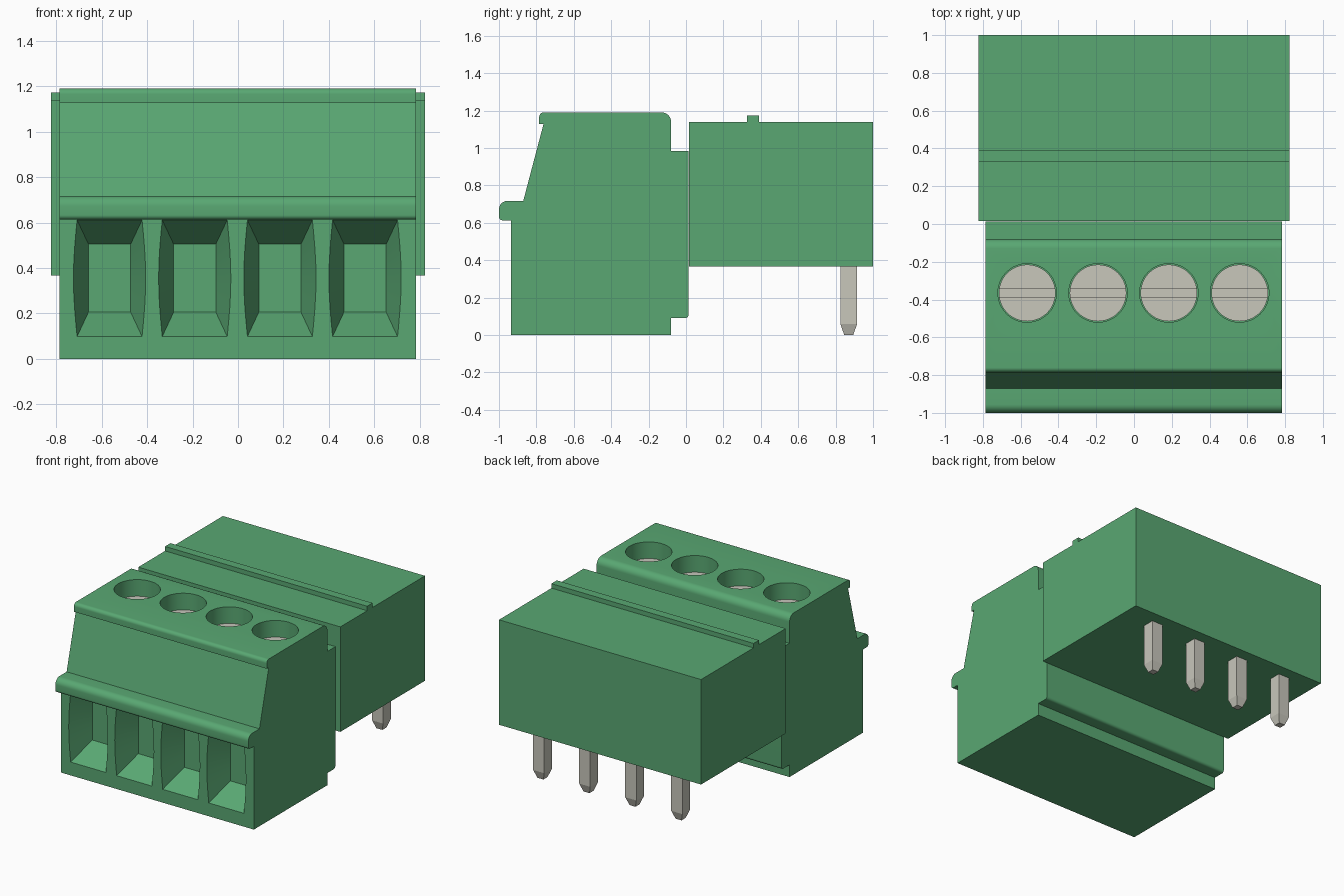
import bpy, bmesh
from math import sin, cos, pi, radians
from mathutils import Matrix

cube = bpy.data.objects.get("Cube")
if cube:
    bpy.data.objects.remove(cube, do_unlink=True)


def material(name, rgb):
    m = bpy.data.materials.new(name)
    m.use_nodes = True
    m.diffuse_color = (*rgb, 1)
    m.node_tree.nodes["Principled BSDF"].inputs["Base Color"].default_value = (*rgb, 1)
    return m


GREEN = material("terminal green", (0.10, 0.39, 0.17))
METAL = material("warm grey metal", (0.58, 0.57, 0.50))
PITCH = 0.375
WAYS = [-0.003 + PITCH * (i - 1.5) for i in range(4)]


def finish(name, bm, mat):
    bmesh.ops.recalc_face_normals(bm, faces=bm.faces)
    mesh = bpy.data.meshes.new(name)
    bm.to_mesh(mesh)
    bm.free()
    mesh.materials.append(mat)
    ob = bpy.data.objects.new(name, mesh)
    bpy.context.collection.objects.link(ob)
    return ob


def activate(ob):
    bpy.ops.object.select_all(action="DESELECT")
    ob.select_set(True)
    bpy.context.view_layer.objects.active = ob


def smooth(ob):
    activate(ob)
    bpy.ops.object.shade_smooth_by_angle(angle=radians(30))


def carve(ob, cutter):
    cutter.hide_render = True
    mod = ob.modifiers.new("carve", "BOOLEAN")
    mod.operation = "DIFFERENCE"
    mod.solver = "EXACT"
    mod.object = cutter
    activate(ob)
    bpy.ops.object.modifier_apply(modifier=mod.name)
    bpy.data.objects.remove(cutter, do_unlink=True)


def loft(bm, loops):
    # Skin a closed stack of equal-length loops, capped at both ends
    rings = [[bm.verts.new(p) for p in loop] for loop in loops]
    for a, b in zip(rings, rings[1:]):
        for i in range(len(a)):
            j = (i + 1) % len(a)
            bm.faces.new((a[i], a[j], b[j], b[i]))
    bm.faces.new(rings[0])
    bm.faces.new(rings[-1])


def cylinder(bm, x, y, bottom, top, radius):
    bmesh.ops.create_cone(bm, cap_ends=True, segments=48, radius1=radius, radius2=radius,
                          depth=top - bottom,
                          matrix=Matrix.Translation((x, y, (top + bottom) / 2)))


def box(bm, x, y, z):
    mat = Matrix.Translation([sum(r) / 2 for r in (x, y, z)])
    mat = mat @ Matrix.Diagonal([r[1] - r[0] for r in (x, y, z)] + [1])
    bmesh.ops.create_cube(bm, size=1, matrix=mat)


def extruded(corners, x0, x1):
    # Profile of (y, z, corner radius), with 90 degree corners rounded
    pts = []
    n = len(corners)
    for i, (y, z, r) in enumerate(corners):
        if not r:
            pts.append((y, z))
            continue
        (py, pz, _), (ny, nz, _) = corners[i - 1], corners[(i + 1) % n]
        lp, ln = abs(py - y) + abs(pz - z), abs(ny - y) + abs(nz - z)
        a = ((py - y) / lp * r, (pz - z) / lp * r)
        b = ((ny - y) / ln * r, (nz - z) / ln * r)
        for k in range(9):
            t = k * pi / 16
            s, c = 1 - sin(t), 1 - cos(t)
            pts.append((y + a[0] * s + b[0] * c, z + a[1] * s + b[1] * c))
    bm = bmesh.new()
    loft(bm, [[(x, y, z) for y, z in pts] for x in (x0, x1)])
    return bm


# Plug body with front lip, top overhang and stepped rear
plug = finish("plug_body", extruded([
    (-0.935, 0, 0), (-0.08, 0, 0), (-0.08, 0.09, 0), (0.014, 0.09, 0.02),
    (0.014, 0.985, 0), (-0.08, 0.985, 0), (-0.08, 1.19, 0.05),
    (-0.785, 1.19, 0.025), (-0.785, 1.127, 0), (-0.762, 1.127, 0),
    (-0.87, 0.717, 0), (-1, 0.717, 0.045), (-1, 0.613, 0.02), (-0.935, 0.613, 0),
], -0.787, 0.784), GREEN)


# Wire funnels and screw wells
def opening(x, y, half, bulge, low, high):
    right = []
    for k in range(9):
        t = k / 8
        right.append((x + half + bulge * sin(pi * t), y, low + (high - low) * t))
    return right + [(2 * x - px, py, pz) for px, py, pz in reversed(right)]


FRONT, FUNNEL_DEPTH = -0.935, 0.18
SCREW_Y, SCREW_TOP = -0.365, 1.07
bm = bmesh.new()
for x in WAYS:
    loft(bm, [opening(x, FRONT - 0.03, 0.143, 0.016, 0.098, 0.611),
              opening(x, FRONT, 0.143, 0.016, 0.098, 0.611),
              opening(x, FRONT + FUNNEL_DEPTH, 0.093, 0, 0.205, 0.505)])
    cylinder(bm, x, SCREW_Y, SCREW_TOP - 0.08, 1.3, 0.155)
carve(plug, finish("well_cutter", bm, GREEN))
smooth(plug)

# Slotted clamp screws
for i, x in enumerate(WAYS):
    bm = bmesh.new()
    cylinder(bm, x, SCREW_Y, SCREW_TOP - 0.09, SCREW_TOP, 0.15)
    screw = finish(f"clamp_screw_{i + 1}", bm, METAL)
    bm = bmesh.new()
    box(bm, (x - 0.2, x + 0.2), (SCREW_Y - 0.021, SCREW_Y + 0.021),
        (SCREW_TOP - 0.04, SCREW_TOP + 0.1))
    carve(screw, finish("slot_cutter", bm, METAL))
    smooth(screw)

# Header shell with locking rib
finish("header_shell", extruded([
    (0.015, 0.367, 0), (1, 0.367, 0), (1, 1.14, 0), (0.39, 1.14, 0),
    (0.39, 1.173, 0), (0.327, 1.173, 0), (0.327, 1.14, 0), (0.015, 1.14, 0),
], -0.823, 0.823), GREEN)

# Solder pins with tapered tips
for i, x in enumerate(WAYS):
    bm = bmesh.new()
    loft(bm, [[(x + sx * h, 0.87 + sy * h, z) for sx, sy in
               ((-1, -1), (1, -1), (1, 1), (-1, 1))]
              for h, z in ((0.024, 0), (0.045, 0.06), (0.045, 0.4))])
    finish(f"solder_pin_{i + 1}", bm, METAL)
